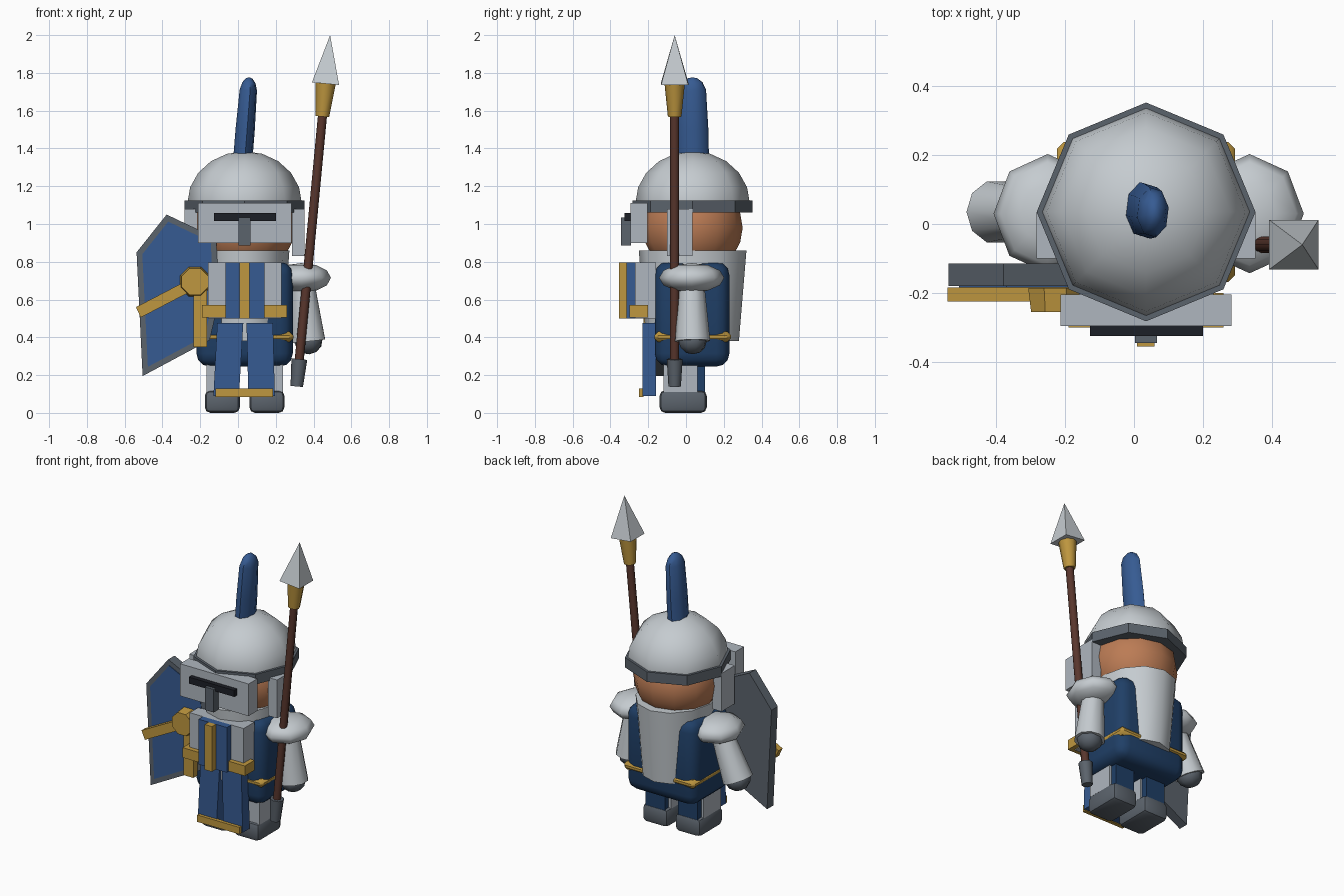
import bpy, bmesh, math
from mathutils import Vector, Matrix

if "Cube" in bpy.data.objects:
    bpy.data.objects.remove(bpy.data.objects["Cube"])

CX, CY = 0.035, 0.035  # body centre line


def material(name, rgb):
    m = bpy.data.materials.new(name)
    m.diffuse_color = (*rgb, 1)
    m.use_nodes = True
    m.node_tree.nodes["Principled BSDF"].inputs["Base Color"].default_value = m.diffuse_color
    return m


SILVER = material("silver", (0.56, 0.60, 0.63))
STEEL = material("steel", (0.43, 0.47, 0.52))
DARK = material("dark iron", (0.105, 0.125, 0.15))
BLUE = material("royal blue", (0.037, 0.105, 0.29))
NAVY = material("navy cloth", (0.014, 0.05, 0.135))
GOLD = material("gold", (0.52, 0.31, 0.05))
WOOD = material("wood", (0.10, 0.037, 0.026))
SKIN = material("skin", (0.50, 0.20, 0.09))
BLACK = material("slit black", (0.012, 0.014, 0.02))


def finish(bm, name, mat, smooth=0):
    bmesh.ops.recalc_face_normals(bm, faces=bm.faces[:])
    me = bpy.data.meshes.new(name)
    bm.to_mesh(me)
    bm.free()
    ob = bpy.data.objects.new(name, me)
    bpy.context.collection.objects.link(ob)
    me.materials.append(mat)
    if smooth:
        bpy.ops.object.select_all(action='DESELECT')
        ob.select_set(True)
        bpy.context.view_layer.objects.active = ob
        bpy.ops.object.shade_smooth_by_angle(angle=math.radians(smooth))
    return ob


def box(name, x, y, z, mat, bevel=0.0, segs=2):
    """Box from (min, max) ranges, optionally rounded."""
    bm = bmesh.new()
    bmesh.ops.create_cube(bm, size=1)
    for v in bm.verts:
        v.co = Vector([(r[0] + r[1]) / 2 + c * (r[1] - r[0])
                       for c, r in zip(v.co, (x, y, z))])
    if bevel:
        bmesh.ops.bevel(bm, geom=bm.edges[:], offset=bevel, segments=segs,
                        profile=0.5, affect='EDGES')
    return finish(bm, name, mat, 40 if bevel else 0)


def lathe(name, profile, n, mat, scale=(1, 1), start=(0, 0, 0), axis=(0, 0, 1), phase=0.0, smooth=50):
    """Closed solid from (radius, height) pairs with n sides along an axis."""
    bm = bmesh.new()
    rot = Vector((0, 0, 1)).rotation_difference(Vector(axis)).to_matrix()
    rings = []
    for r, h in profile:
        count = 1 if r == 0 else n
        rings.append([bm.verts.new(Vector(start) + rot @ Vector((
            r * scale[0] * math.cos(phase + math.tau * i / n),
            r * scale[1] * math.sin(phase + math.tau * i / n), h)))
            for i in range(count)])
    for a, b in zip(rings, rings[1:]):
        for i in range(n):
            j = (i + 1) % n
            loop = [a[i % len(a)], a[j % len(a)], b[j % len(b)], b[i % len(b)]]
            bm.faces.new(list(dict.fromkeys(loop)))
    for ring in (rings[0], rings[-1]):
        if len(ring) > 2:
            bm.faces.new(ring)
    return finish(bm, name, mat, smooth)


def arc(radius, height, a0, a1, steps):
    """Elliptic profile between two latitudes in degrees."""
    pts = []
    for i in range(steps + 1):
        a = math.radians(a0 + (a1 - a0) * i / steps)
        r = radius * math.cos(a)
        pts.append((0 if r < 1e-4 else r, height * math.sin(a)))
    return pts


def plate(name, pts, y, mat):
    """Outline in x, z extruded through the y range."""
    bm = bmesh.new()
    f = bm.faces.new([bm.verts.new((px, y[0], pz)) for px, pz in pts])
    new = bmesh.ops.extrude_face_region(bm, geom=[f])["geom"]
    bmesh.ops.translate(bm, vec=(0, y[1] - y[0], 0),
                        verts=[v for v in new if isinstance(v, bmesh.types.BMVert)])
    return finish(bm, name, mat)


# Feet, legs and greaves
for side, label in ((-1, "left"), (1, "right")):
    x = CX + side * 0.118
    box(label + "_boot", (x - 0.093, x + 0.093), (-0.14, 0.11), (0, 0.12), DARK, 0.03)
    box(label + "_leg", (x - 0.07, x + 0.07), (-0.06, 0.10), (0.10, 0.32), NAVY)
    box(label + "_greave", (x - 0.085, x + 0.085), (-0.12, 0.06), (0.11, 0.26), STEEL)

# Tunic, waist band and cuirass
box("tunic", (-0.22, 0.29), (-0.165, 0.23), (0.245, 0.80), NAVY, 0.07, 3)
box("waist_band", (-0.223, 0.293), (-0.168, 0.238), (0.375, 0.43), GOLD, 0.02, 1)
lathe("cuirass", [(0.86, 0.38), (1.0, 0.86)], 12, SILVER, (0.237, 0.285), (CX, CY, 0))

# Chest plates and belt
box("breastplate", (-0.16, 0.23), (-0.27, -0.16), (0.50, 0.795), STEEL)
box("chest_cloth", (-0.065, 0.14), (-0.315, -0.27), (0.50, 0.795), BLUE)
box("chest_stripe", (0.008, 0.06), (-0.355, -0.315), (0.50, 0.795), GOLD)
box("belt", (-0.19, 0.26), (-0.30, -0.20), (0.505, 0.57), GOLD)

# Skirt cloth strips and hem
plate("left_skirt_strip", [(-0.11, 0.475), (0.028, 0.475), (0.005, 0.09), (-0.13, 0.09)],
      (-0.23, -0.158), BLUE)
plate("right_skirt_strip", [(0.045, 0.475), (0.185, 0.475), (0.195, 0.09), (0.055, 0.09)],
      (-0.23, -0.158), BLUE)
box("skirt_hem", (-0.12, 0.185), (-0.25, -0.225), (0.085, 0.13), GOLD)

# Head
lathe("head", arc(0.265, 0.25, -90, 90, 10), 12, SKIN, start=(CX, CY, 0.98), smooth=60)

# Helmet
lathe("helmet_dome", [(0.3, -0.02)] + arc(0.303, 0.275, 0, 90, 5), 8, SILVER,
      start=(CX, CY, 1.11), smooth=60)
lathe("helmet_brim", [(0.317, 1.06), (0.317, 1.125)], 8, DARK, start=(CX, CY, 0), smooth=0)
box("visor", (-0.213, 0.283), (-0.295, -0.205), (0.90, 1.11), STEEL)
box("eye_slit", (-0.128, 0.20), (-0.325, -0.29), (1.015, 1.057), BLACK)
box("nose_guard", (0.003, 0.066), (-0.345, -0.29), (0.885, 1.035), DARK)
for side, label in ((-1, "left"), (1, "right")):
    xs = sorted((CX + side * 0.25, CX + side * 0.317))
    box(label + "_cheek_guard", xs, (-0.10, 0.035), (0.83, 1.08), STEEL)

# Plume, leaning slightly
lathe("plume", [(1, 0), (1.0, 0.2), (0.9, 0.41), (0.68, 0.45), (0.32, 0.473), (0, 0.478)],
      8, BLUE, (0.052, 0.082), (0.022, 0.042, 1.30), (0.08, -0.02, 1), phase=0.2)

# Arms, hands and shoulders
ARMS = (("left", (-0.28, CY, 0.70), (-0.40, CY, 0.42), -0.25),
        ("right", (0.34, 0.03, 0.70), (0.373, 0.035, 0.38), 0.335))
for label, top, end, shoulder_x in ARMS:
    top, end = Vector(top), Vector(end)
    d = end - top
    lathe(label + "_arm", [(0.065, 0), (0.093, d.length)], 10, SILVER, start=top, axis=d.normalized())
    lathe(label + "_hand", arc(0.078, 0.07, -90, 90, 6), 8, DARK, start=end, axis=d.normalized())
    lathe(label + "_pauldron", arc(0.157, 0.078, -90, 90, 6), 8, SILVER, (1, 1.1),
          (shoulder_x, 0.03, 0.715), smooth=60)

# Spear, all sections share one leaning axis
lean = Vector((0.095, 0, 1)).normalized()
foot = Vector((0.311, -0.06, 0.14))
SPEAR = (("spear_butt", [(0.033, 0), (0.042, 0.145)], 8, DARK, 0),
         ("spear_shaft", [(0.024, 0.14), (0.024, 1.45)], 8, WOOD, 0),
         ("spear_socket", [(0.036, 1.435), (0.054, 1.612)], 8, GOLD, 0),
         ("spear_tip", [(0.102, 1.61), (0, 1.868)], 4, SILVER, math.pi / 4))
for name, profile, n, mat, phase in SPEAR:
    lathe(name, profile, n, mat, start=foot, axis=lean, phase=phase,
          smooth=0 if n == 4 else 50)

# Shield with blue face and gold fittings
outline = [Vector(p) for p in ((-0.378, 1.05), (-0.537, 0.85), (-0.505, 0.195),
                               (-0.15, 0.385), (-0.10, 0.60), (-0.115, 0.925))]
plate("shield", outline, (-0.18, -0.115), DARK)
# Blue face: outline pulled in by an even margin
face = []
for i, p in enumerate(outline):
    a = (outline[i - 1] - p).normalized()
    b = (outline[(i + 1) % len(outline)] - p).normalized()
    half = a.angle(b) / 2
    face.append(p + (a + b).normalized() * 0.03 / math.sin(half))
plate("shield_face", face, (-0.184, -0.178), BLUE)
plate("shield_bar", [(-0.54, 0.56), (-0.515, 0.505), (-0.16, 0.69), (-0.185, 0.745)],
      (-0.225, -0.184), GOLD)
box("shield_post", (-0.235, -0.165), (-0.225, -0.184), (0.35, 0.66), GOLD)
lathe("shield_boss", [(0.085, 0), (0.076, 0.07)], 8, GOLD, start=(-0.228, -0.185, 0.695),
      axis=(0, -1, 0), phase=math.pi / 8, smooth=0)
